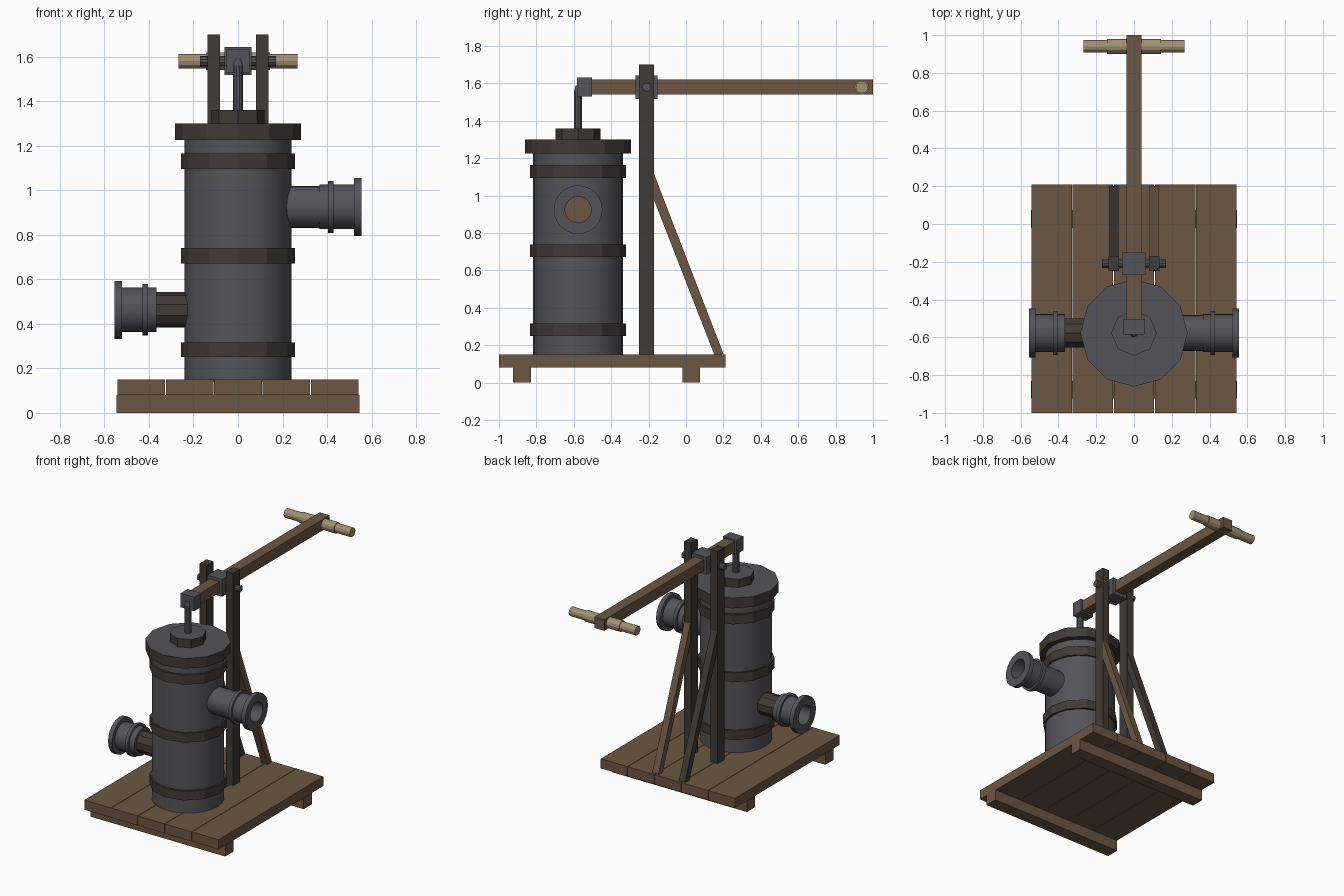
import bpy
from math import pi, cos, sin, radians
from mathutils import Vector

if "Cube" in bpy.data.objects:
    bpy.data.objects.remove(bpy.data.objects["Cube"])


def mat(name, rgb):
    m = bpy.data.materials.new(name)
    m.diffuse_color = (*rgb, 1)
    m.use_nodes = True
    m.node_tree.nodes["Principled BSDF"].inputs["Base Color"].default_value = m.diffuse_color
    return m


WOOD = mat("wood", (0.15, 0.095, 0.055))
DARK = mat("dark_wood", (0.05, 0.043, 0.038))
METAL = mat("metal", (0.09, 0.09, 0.10))
PALE = mat("pale_wood", (0.36, 0.28, 0.17))


def make(name, verts, faces, m):
    me = bpy.data.meshes.new(name)
    me.from_pydata(verts, [], faces)
    me.materials.append(m)
    ob = bpy.data.objects.new(name, me)
    bpy.context.collection.objects.link(ob)
    return ob


def box(name, x, y, z, m):
    """Box from (min, max) ranges."""
    v = [(a, b, c) for a in x for b in y for c in z]
    f = [(0, 1, 3, 2), (4, 6, 7, 5), (0, 4, 5, 1), (2, 3, 7, 6), (0, 2, 6, 4), (1, 5, 7, 3)]
    return make(name, v, f, m)


def prism(name, outline, x0, x1, m):
    """(y, z) outline, counter-clockwise, extruded along x."""
    n = len(outline)
    v = [(x, y, z) for x in (x0, x1) for y, z in outline]
    f = [tuple(range(n))[::-1], tuple(range(n, 2 * n))]
    f += [(i, (i + 1) % n, n + (i + 1) % n, n + i) for i in range(n)]
    return make(name, v, f, m)


def lathe(name, profile, origin, axis, n, m, smooth=False):
    """Revolve (radius, height) points about an axis, capped at both ends."""
    q = Vector((0, 0, 1)).rotation_difference(Vector(axis))
    v = [Vector(origin) + q @ Vector((r * cos(2 * pi * i / n), r * sin(2 * pi * i / n), h))
         for r, h in profile for i in range(n)]
    k = len(profile)
    f = [(j * n + i, j * n + (i + 1) % n, (j + 1) * n + (i + 1) % n, (j + 1) * n + i)
         for j in range(k - 1) for i in range(n)]
    f += [tuple(range(n))[::-1], tuple(range((k - 1) * n, k * n))]
    ob = make(name, v, f, m)
    if smooth:
        bpy.context.view_layer.objects.active = ob
        ob.select_set(True)
        bpy.ops.object.shade_smooth_by_angle(angle=radians(35))
        ob.select_set(False)
    return ob


CY = -0.577   # barrel axis

# platform planks and skids
for i in range(5):
    cx = (i - 2) * 0.2175
    box(f"plank_{i + 1}", (cx - 0.107, cx + 0.107), (-1.0, 0.21), (0.08, 0.15), WOOD)
box("front_skid", (-0.545, 0.545), (-0.925, -0.83), (0, 0.08), WOOD)
box("rear_skid", (-0.545, 0.545), (-0.02, 0.075), (0, 0.08), WOOD)

# pump barrel, hoops, lid and gland
lathe("barrel", [(0.24, 0.15), (0.24, 1.23)], (0, CY, 0), (0, 0, 1), 24, METAL, True)
for i, (a, b) in enumerate([(0.25, 0.317), (0.672, 0.74), (1.095, 1.165)]):
    lathe(f"hoop_{i + 1}", [(0.257, a), (0.257, b)], (0, CY, 0), (0, 0, 1), 12, DARK)
for name, r, a, b, n in (("lid", 0.284, 1.225, 1.3, 12), ("gland", 0.12, 1.3, 1.36, 8)):
    ob = lathe(name, [(r, a), (r, b)], (0, CY, 0), (0, 0, 1), n, DARK)
    ob.data.materials.append(METAL)
    ob.data.polygons[-1].material_index = 1   # iron top face

# piston rod
lathe("piston_rod", [(0.023, 1.3), (0.023, 1.56), (0.014, 1.59)], (0, CY, 0), (0, 0, 1), 10, METAL)

# side pipes: wooden stub plus flanged iron fitting with an open bore
fitting = [(0.082, 0.365), (0.1, 0.365), (0.1, 0.405), (0.116, 0.405), (0.116, 0.43),
           (0.1, 0.43), (0.1, 0.522), (0.13, 0.522), (0.13, 0.555), (0.07, 0.555), (0.07, 0.45)]
for side, s, z in (("outlet", 1, 0.925), ("inlet", -1, 0.463)):
    o, ax = (0, CY, z), (s, 0, 0.00001)
    lathe(side + "_fitting", fitting, o, ax, 24, METAL, True)
    lathe(side + "_pipe", [(0.08, 0.2), (0.08, 0.37)], o, ax, 10, DARK)
    lathe(side + "_bore_end", [(0.069, 0.44), (0.069, 0.452)], o, ax, 16, WOOD)
lathe("outlet_collar", [(0.095, 0.15), (0.095, 0.366)], (0, CY, 0.925), (1, 0, 0), 24, METAL, True)

# posts and diagonal braces
for side, s in (("left", -1), ("right", 1)):
    c = s * 0.108
    box(side + "_post", (c - 0.028, c + 0.028), (-0.25, -0.17), (0.15, 1.7), DARK)
    prism(side + "_brace", [(-0.18, 1.0), (0.155, 0.14), (0.2, 0.155), (-0.18, 1.14)],
          c - 0.025, c + 0.025, WOOD if s > 0 else DARK)

# pivot, lever and handle
lathe("pivot_pin", [(0.023, -0.17), (0.023, 0.17)], (0, -0.21, 1.58), (1, 0, 0), 10, METAL)
box("pivot_block", (-0.06, 0.06), (-0.27, -0.152), (1.517, 1.643), METAL)
box("lever", (-0.04, 0.04), (-0.55, 1.0), (1.542, 1.622), WOOD)
box("lever_end_cap", (-0.055, 0.055), (-0.584, -0.503), (1.53, 1.632), METAL)
lathe("handle", [(0.033, -0.267), (0.033, -0.143), (0.039, -0.143), (0.039, 0.143),
                 (0.033, 0.143), (0.033, 0.267)], (0, 0.94, 1.58), (1, 0, 0), 12, PALE)
